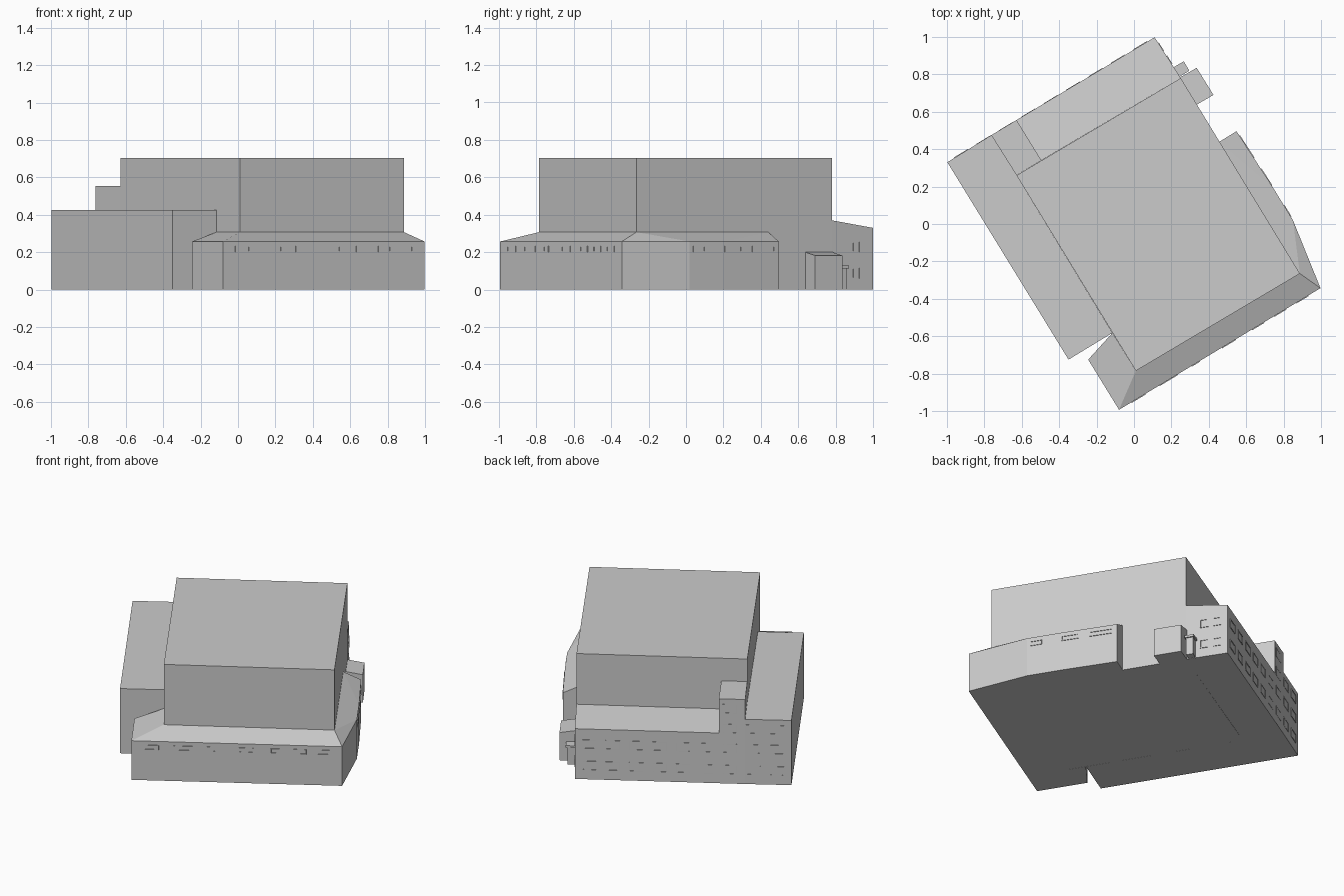
import bpy, bmesh
from mathutils import Vector

if "Cube" in bpy.data.objects:
    bpy.data.objects.remove(bpy.data.objects["Cube"])


def solid(name, pts, roof=None, base=0.0):
    """Vertical-walled solid over an outline of (x, y, top height)."""
    bm = bmesh.new()
    lo = [bm.verts.new((x, y, base)) for x, y, z in pts]
    hi = [bm.verts.new(p) for p in pts]
    n = len(pts)
    bm.faces.new(lo[::-1])
    for i in range(n):
        j = (i + 1) % n
        bm.faces.new((lo[i], lo[j], hi[j], hi[i]))
    for f in roof or [range(n)]:
        bm.faces.new([hi[i] for i in f])
    bmesh.ops.recalc_face_normals(bm, faces=bm.faces)
    return finish(name, bm)


def finish(name, bm):
    me = bpy.data.meshes.new(name)
    bm.to_mesh(me)
    bm.free()
    ob = bpy.data.objects.new(name, me)
    bpy.context.collection.objects.link(ob)
    return ob


def flat(pts, z):
    return [(x, y, z) for x, y in pts]


def windows(name, a, b, panes, bar=0.005, depth=0.004):
    """Thin raised frames on wall a->b (outside on the right hand).
    panes: (start, end, bottom, top), start/end as wall fractions."""
    a, b = Vector((*a, 0)), Vector((*b, 0))
    run = (b - a).normalized()
    out = Vector((run.y, -run.x, 0))
    length = (b - a).length
    bm = bmesh.new()

    def block(s0, s1, z0, z1):
        vs = [bm.verts.new(a + run * s + out * d + Vector((0, 0, z)))
              for z in (z0, z1) for s, d in
              ((s0, -0.003), (s0, depth), (s1, depth), (s1, -0.003))]
        for f in ((0, 1, 2, 3), (4, 5, 6, 7), (0, 1, 5, 4),
                  (1, 2, 6, 5), (2, 3, 7, 6), (3, 0, 4, 7)):
            bm.faces.new([vs[i] for i in f])

    for t0, t1, z0, z1 in panes:
        s0, s1 = t0 * length, t1 * length
        block(s0, s1, z0, z0 + bar)
        block(s0, s1, z1 - bar, z1)
        block(s0, s0 + bar, z0 + bar, z1 - bar)
        block(s1 - bar, s1, z0 + bar, z1 - bar)
    bmesh.ops.recalc_face_normals(bm, faces=bm.faces)
    return finish(name, bm)


# Key plan corners
S, E, N, W = (0.01, -0.785), (0.887, -0.265), (0.25, 0.78), (-0.628, 0.26)
back_w, back_e = (-0.998, 0.33), (0.11, 0.998)
tower_w, tower_e, tower_in = (-0.763, 0.475), (-0.628, 0.556), (-0.495, 0.34)

# Main hall
solid("main_hall", flat([S, E, N, W], 0.703))

# Left wing
solid("left_wing", flat([back_w, (-0.35, -0.725), (-0.115, -0.582), W, tower_w], 0.425))

# Stair tower at the back
solid("stair_tower", flat([tower_w, W, tower_in, tower_e], 0.555))

# Back wing with a shallow lean-to roof
solid("back_wing", [(*tower_e, 0.33), (*tower_in, 0.37), (*N, 0.37), (*back_e, 0.33)])

# Low skirt around the front and right with a sloping roof
outer = [(-0.245, -0.725), (-0.08, -0.993), (0.997, -0.343),
         (0.85, 0.02), (0.74, 0.2), (0.548, 0.496)]
inner = [(0.457, 0.44), E, S, (-0.115, -0.582)]
solid("front_skirt", flat(outer, 0.257) + flat(inner, 0.307),
      roof=[(0, 1, 8, 9), (1, 2, 7, 8), (2, 3, 7), (3, 4, 7), (4, 6, 7), (4, 5, 6)])

# Side entrance and small porch with canopy
solid("side_entrance", [(0.335, 0.638, 0.2), (0.425, 0.69, 0.182),
                        (0.335, 0.835, 0.182), (0.245, 0.783, 0.2)])
solid("porch_body", flat([(0.243, 0.797), (0.285, 0.823), (0.261, 0.86), (0.22, 0.83)], 0.115))
solid("porch_canopy", flat([(0.243, 0.787), (0.296, 0.82), (0.266, 0.87), (0.21, 0.837)], 0.128),
      base=0.114)

# Back wall window grid: two rows, more on the taller parts
panes = []
for i in range(9):
    t = 0.035 + i * 0.108
    rows = [0.06, 0.2] if i < 6 else [0.06, 0.2, 0.33]
    if i == 6:
        rows.append(0.46)
    panes += [(t, t + 0.066, z, z + 0.06) for z in rows]
windows("back_windows", back_e, back_w, panes)

# End wall windows of the back wing
windows("end_windows", N, back_e,
        [(t, t + 0.2, z, z + 0.055) for t in (0.34, 0.66) for z in (0.06, 0.2)])

# Ribbon windows along the skirt
windows("front_windows", outer[1], outer[2],
        [(t0, t1, 0.2, 0.232) for t0, t1 in
         ((0.06, 0.13), (0.2, 0.29), (0.36, 0.4), (0.51, 0.58),
          (0.66, 0.72), (0.77, 0.83), (0.88, 0.94))])
windows("right_windows", outer[4], outer[5],
        [(0.52, 0.92, 0.2, 0.232), (0.02, 0.32, 0.2, 0.232)])
windows("right_corner_windows", outer[3], outer[4], [(0.1, 0.45, 0.2, 0.232)])
